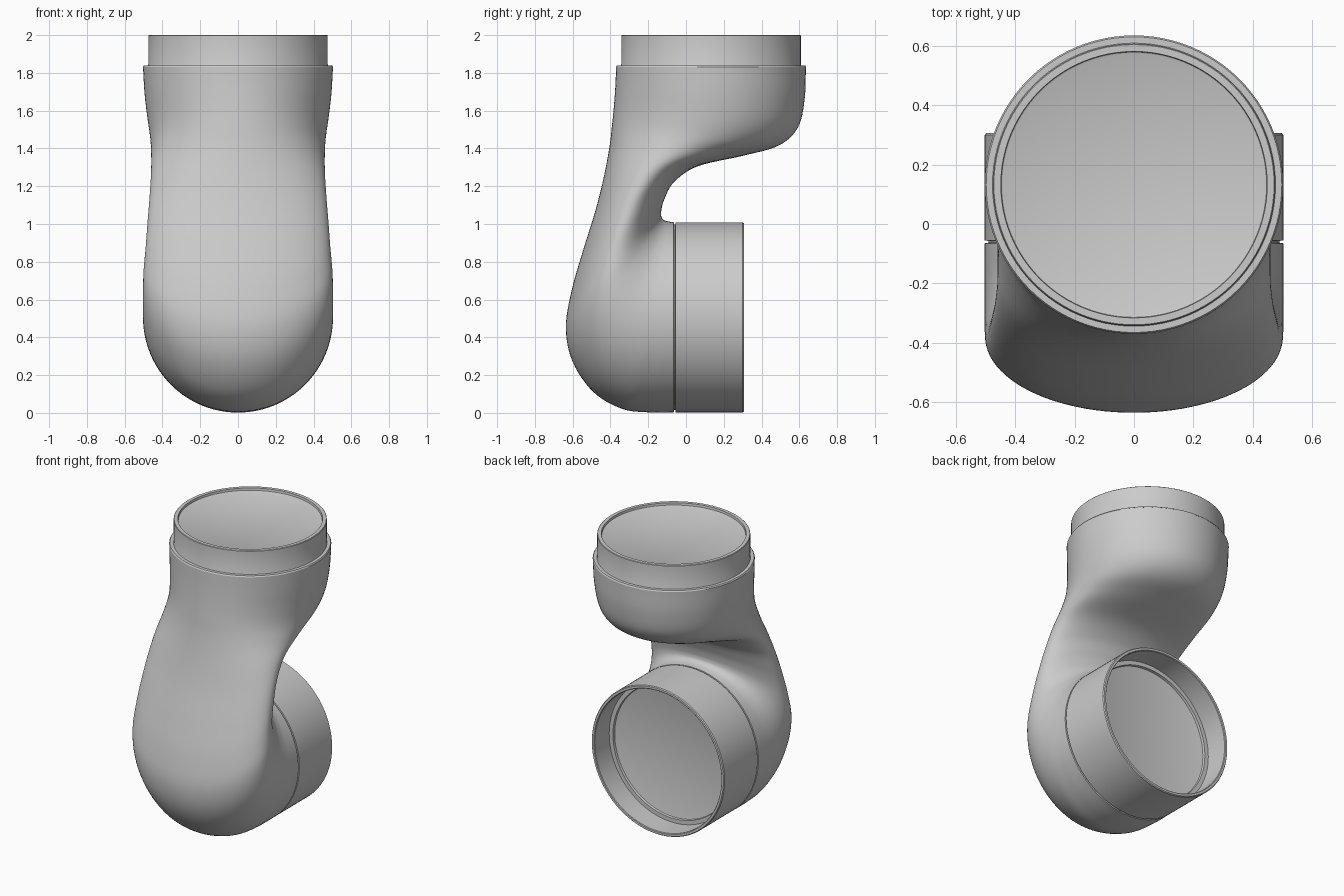
import bpy, bmesh, math
from mathutils import Vector

if "Cube" in bpy.data.objects:
    bpy.data.objects.remove(bpy.data.objects["Cube"])

N = 96  # segments around
R = 0.503


def skin(name, rings, angle=35):
    """Join rings of points into a smooth surface; a single-point ring closes a disc."""
    bm = bmesh.new()
    rows = [[bm.verts.new(p) for p in ring] for ring in rings]
    for a, b in zip(rows, rows[1:]):
        for j in range(N):
            k = (j + 1) % N
            if len(b) == 1:
                bm.faces.new((a[j], a[k], b[0]))
            else:
                bm.faces.new((a[j], a[k], b[k], b[j]))
    bmesh.ops.recalc_face_normals(bm, faces=bm.faces)
    me = bpy.data.meshes.new(name)
    bm.to_mesh(me)
    bm.free()
    ob = bpy.data.objects.new(name, me)
    bpy.context.collection.objects.link(ob)
    bpy.ops.object.select_all(action='DESELECT')
    ob.select_set(True)
    bpy.context.view_layer.objects.active = ob
    bpy.ops.object.shade_smooth_by_angle(angle=math.radians(angle))
    return ob


def lathe(name, profile, place):
    """Revolve (radius, height) points; place maps local xyz into the model."""
    rings = []
    for r, h in profile:
        n = N if r > 0 else 1
        rings.append([place(r * math.cos(2 * math.pi * j / N),
                            r * math.sin(2 * math.pi * j / N), h) for j in range(n)])
    return skin(name, rings)


def spline(pts, steps):
    """Catmull-Rom interpolation through key sections."""
    pts = [Vector(p) for p in pts]
    ext = [2 * pts[0] - pts[1]] + pts + [2 * pts[-1] - pts[-2]]
    out = []
    for i in range(1, len(ext) - 2):
        p0, p1, p2, p3 = ext[i - 1:i + 3]
        for s in range(steps):
            t = s / steps
            out.append(0.5 * (2 * p1 + (p2 - p0) * t + (2 * p0 - 5 * p1 + 4 * p2 - p3) * t * t
                              + (3 * p1 - p0 - 3 * p2 + p3) * t ** 3))
    return out + [pts[-1]]


# Curved body: outer (y, z), inner (y, z) and half width of each section
outer = [(-0.065, 0.003, 0), (-0.20, 0.003, 0), (-0.34, 0.022, 0), (-0.49, 0.11, 0),
         (-0.60, 0.27, 0), (-0.636, 0.45, 0), (-0.605, 0.65, 0), (-0.545, 0.86, 0),
         (-0.48, 1.07, 0), (-0.435, 1.25, 0), (-0.405, 1.41, 0), (-0.392, 1.52, 0),
         (-0.382, 1.62, 0), (-0.374, 1.73, 0), (-0.37, 1.832, 0)]
inner = [(-0.065, 1.009, R), (-0.08, 1.011, R), (-0.097, 1.014, R), (-0.112, 1.019, R),
         (-0.124, 1.028, R), (-0.131, 1.042, 0.500), (-0.131, 1.07, 0.490), (-0.115, 1.13, 0.480),
         (-0.065, 1.22, 0.468), (0.06, 1.305, 0.460), (0.30, 1.361, 0.460), (0.49, 1.415, 0.466),
         (0.592, 1.51, 0.480), (0.628, 1.66, 0.495), (0.635, 1.832, R)]
rings = []
for o, i in zip(spline(outer, 6), spline(inner, 6)):
    my, mz, hy, hz = (o.x + i.x) / 2, (o.y + i.y) / 2, (i.x - o.x) / 2, (i.y - o.y) / 2
    ring = []
    for j in range(N):
        a = 2 * math.pi * j / N
        c = math.cos(a)
        ring.append((i.z * math.sin(a), my + hy * c, mz + hz * c))
    rings.append(ring)
skin("curved_body", rings, 60)

# Upper shoulder and male collar with a slightly sunken cap
lathe("top_collar",
      [(R, 1.832), (R - 0.005, 1.84), (0.477, 1.84), (0.475, 1.845), (0.475, 1.997), (0.472, 2.0),
       (0.449, 2.0), (0.447, 1.985), (0.441, 1.982), (0, 1.982)],
      lambda x, y, h: (x, y + 0.1325, h))

# Lower socket tube facing the back, with an inner ledge and a recessed cap
lathe("rear_socket",
      [(R, -0.065), (R - 0.012, -0.063), (R - 0.012, -0.057), (R, -0.055), (R, 0.30),
       (R - 0.005, 0.306), (0.484, 0.306), (0.480, 0.302), (0.480, 0.145), (0.452, 0.145),
       (0.450, 0.128), (0.444, 0.126), (0, 0.126)],
      lambda x, y, h: (x, h, y + 0.506))
